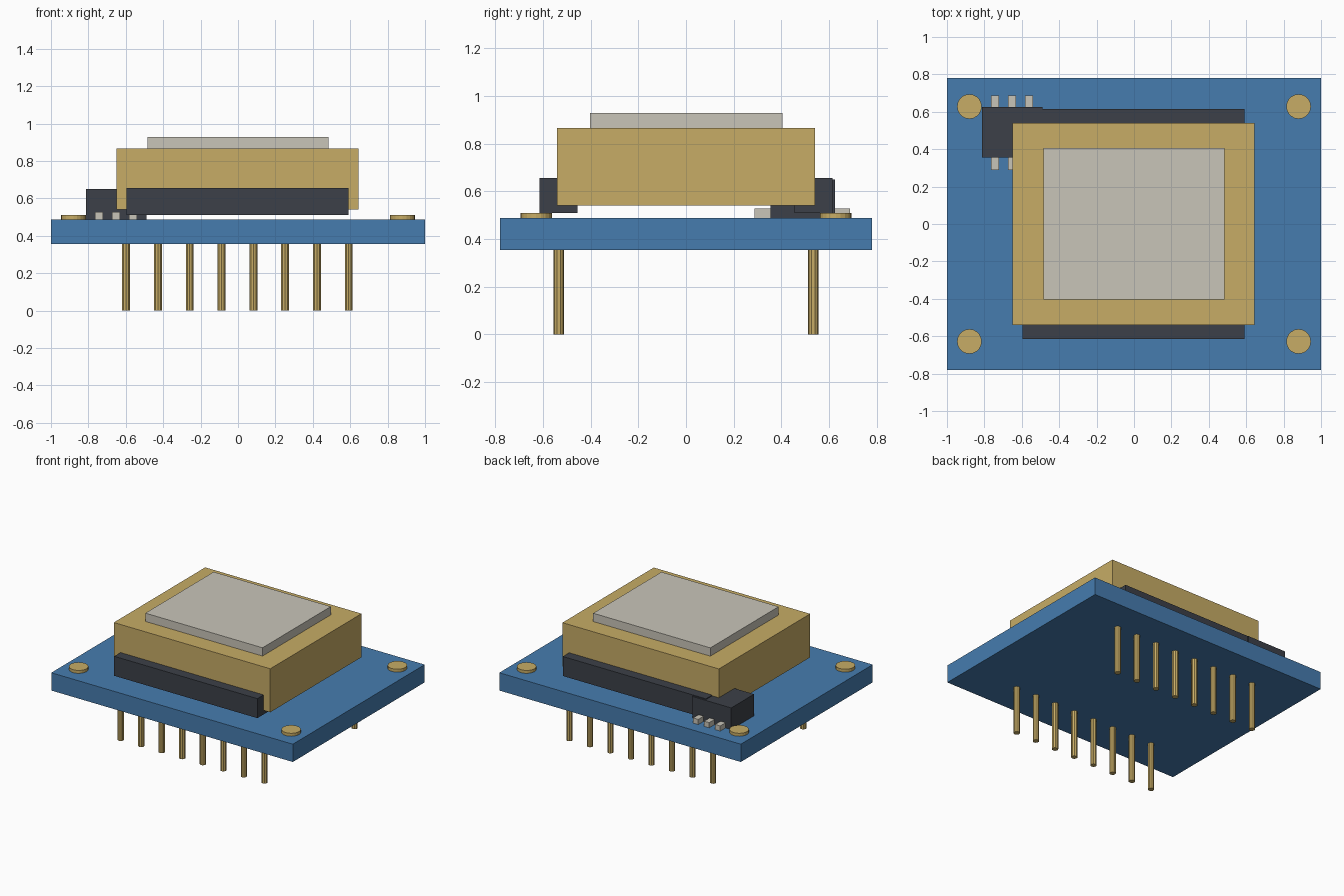
import bpy
import bmesh
from mathutils import Matrix

if "Cube" in bpy.data.objects:
    bpy.data.objects.remove(bpy.data.objects["Cube"], do_unlink=True)


def material(name, rgb):
    mat = bpy.data.materials.new(name)
    mat.use_nodes = True
    mat.diffuse_color = (*rgb, 1)
    mat.node_tree.nodes["Principled BSDF"].inputs["Base Color"].default_value = (*rgb, 1)
    return mat


blue = material("board_blue", (0.061, 0.202, 0.429))
gold = material("brass_gold", (0.571, 0.413, 0.133))
dark = material("plastic_charcoal", (0.045, 0.051, 0.065))
grey = material("tin_grey", (0.584, 0.558, 0.485))


def finish(name, bm, mat):
    mesh = bpy.data.meshes.new(name)
    bm.to_mesh(mesh)
    bm.free()
    mesh.materials.append(mat)
    obj = bpy.data.objects.new(name, mesh)
    bpy.context.collection.objects.link(obj)
    return obj


def box(name, xs, ys, zs, mat):
    """Box spanning the given (low, high) range on each axis."""
    bm = bmesh.new()
    spans = (xs, ys, zs)
    centre = [(a + b) / 2 for a, b in spans]
    size = [b - a for a, b in spans]
    bmesh.ops.create_cube(bm, size=1, matrix=Matrix.Translation(centre) @ Matrix.Diagonal((*size, 1)))
    return finish(name, bm, mat)


def cylinder(name, x, y, zs, radius, sides, mat):
    """Upright flat-sided cylinder."""
    bm = bmesh.new()
    bmesh.ops.create_cone(bm, cap_ends=True, segments=sides, radius1=radius, radius2=radius,
                          depth=zs[1] - zs[0], matrix=Matrix.Translation((x, y, sum(zs) / 2)))
    return finish(name, bm, mat)


# Circuit board
BOTTOM, TOP = 0.355, 0.488
box("circuit_board", (-1, 1), (-0.78, 0.78), (BOTTOM, TOP), blue)

# Sensor can with its raised window
box("sensor_body", (-0.65, 0.645), (-0.54, 0.54), (0.54, 0.866), gold)
box("sensor_window", (-0.485, 0.485), (-0.403, 0.405), (0.866, 0.928), grey)

# Header strips, and the row of pins below each
for side, sign in (("front", -1), ("back", 1)):
    ys = sorted((sign * 0.455, sign * 0.614))
    box(side + "_header", (-0.595, 0.59), ys, (0.51, 0.656), dark)
    for i in range(8):
        cylinder(f"{side}_pin_{i + 1}", -0.598 + i * 0.17, sign * 0.533,
                 (0, BOTTOM + 0.01), 0.022, 10, gold)

# Corner mounting pads
for side, x in (("right", -0.88), ("left", 0.88)):
    for end, y in (("front", -0.628), ("back", 0.628)):
        cylinder(f"{end}_{side}_mount_pad", x, y, (TOP - 0.005, 0.51), 0.066, 20, gold)

# Small chip with three legs on each long side
box("chip_body", (-0.812, -0.49), (0.355, 0.625), (TOP, 0.65), dark)
for i in range(3):
    x = -0.744 + i * 0.091
    for end, ys in (("front", (0.288, 0.365)), ("back", (0.615, 0.688))):
        box(f"chip_{end}_leg_{i + 1}", (x - 0.021, x + 0.021), ys, (TOP, 0.527), grey)
